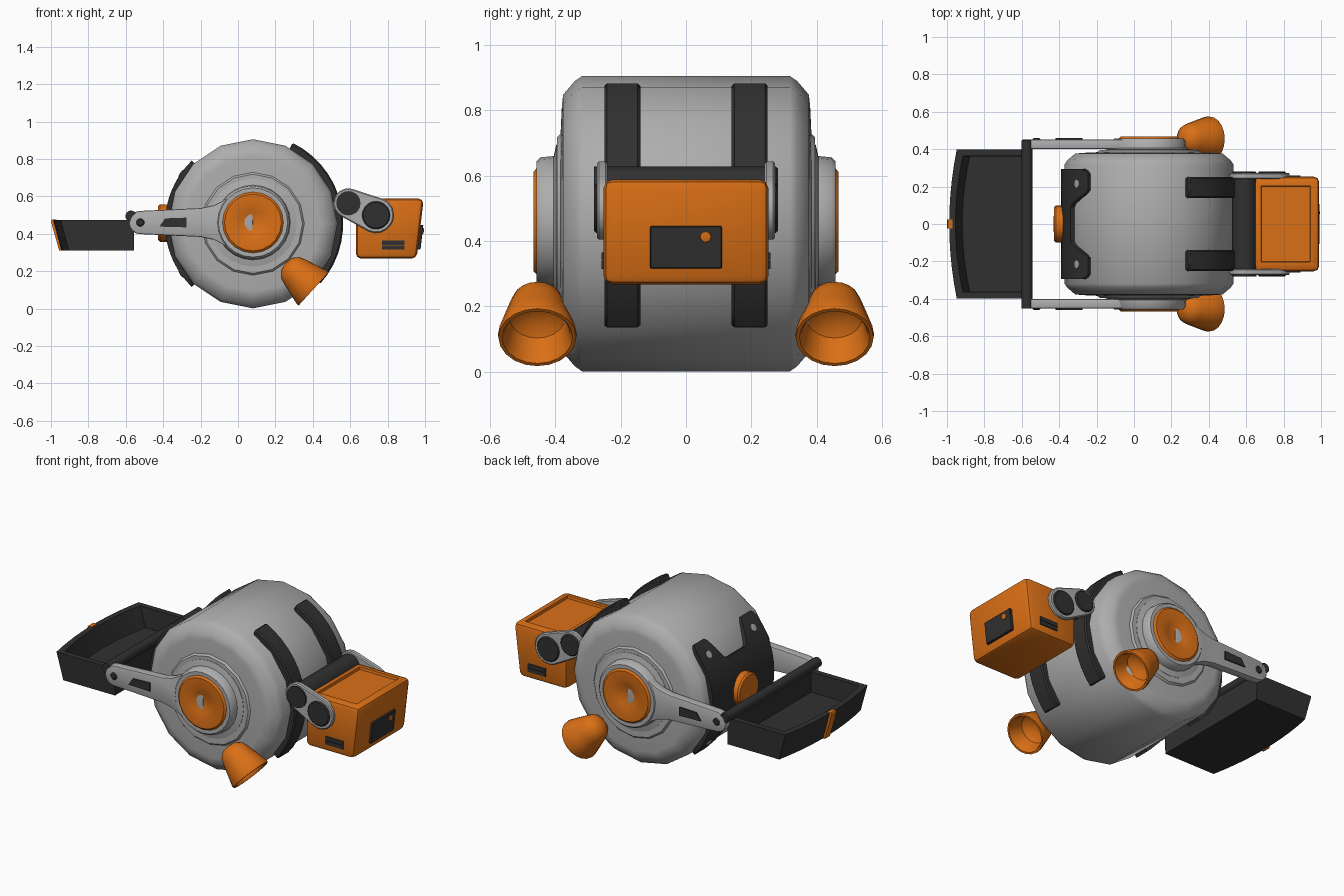
import bpy, bmesh, math
from mathutils import Vector

if "Cube" in bpy.data.objects:
    bpy.data.objects.remove(bpy.data.objects["Cube"])


def material(name, rgb):
    m = bpy.data.materials.new(name)
    m.diffuse_color = (*rgb, 1)
    m.use_nodes = True
    m.node_tree.nodes["Principled BSDF"].inputs["Base Color"].default_value = m.diffuse_color
    return m


GRAY = material("gray metal", (0.42, 0.42, 0.42))
DARK = material("dark plastic", (0.03, 0.03, 0.03))
ORANGE = material("orange paint", (0.70, 0.16, 0.008))
CX, CZ, R = 0.08, 0.453, 0.452  # drum axis and radius


def finish(name, bm, mat, angle=40):
    bmesh.ops.remove_doubles(bm, verts=bm.verts, dist=1e-5)
    bmesh.ops.recalc_face_normals(bm, faces=bm.faces)
    me = bpy.data.meshes.new(name)
    bm.to_mesh(me)
    bm.free()
    me.materials.append(mat)
    ob = bpy.data.objects.new(name, me)
    bpy.context.collection.objects.link(ob)
    bpy.ops.object.select_all(action='DESELECT')
    ob.select_set(True)
    bpy.context.view_layer.objects.active = ob
    bpy.ops.object.shade_smooth_by_angle(angle=math.radians(angle))
    return ob


def loft(bm, loops):
    """Join equal-sized vertex rings with quads."""
    rings = [[bm.verts.new(p) for p in lp] for lp in loops]
    for a, b in zip(rings, rings[1:]):
        for i in range(len(a)):
            j = (i + 1) % len(a)
            bm.faces.new((a[i], a[j], b[j], b[i]))
    return rings


def lathe(name, profile, origin, axis, mat, segs=20, angle=40):
    """Revolve (radius, distance) points about an axis."""
    o, w = Vector(origin), Vector(axis).normalized()
    u = Vector((0, 0, 1)) if abs(w.z) < 0.01 else w.cross(Vector((0, 1, 0)))
    u.normalize()
    v = w.cross(u)
    bm = bmesh.new()
    loops = []
    for r, t in profile:
        r = max(r, 1e-7)
        loops.append([o + w * t + r * (u * math.cos(k) + v * math.sin(k))
                      for k in (2 * math.pi * i / segs for i in range(segs))])
    loft(bm, loops)
    bmesh.ops.dissolve_degenerate(bm, edges=bm.edges, dist=1e-5)
    return finish(name, bm, mat, angle)


def disc(name, x, z, r, y0, y1, mat, segs=20):
    s = 0.006 if y1 > y0 else -0.006
    return lathe(name, [(0, y0), (r, y0), (r, y1 - s), (r - 0.006, y1), (0, y1)],
                 (x, 0, z), (0, 1, 0), mat, segs, 30)


def prism(name, pts, y0, y1, mat, bevel=0.0, segs=2):
    """Extrude an x-z outline along y."""
    bm = bmesh.new()
    a, b = loft(bm, [[(x, y, z) for x, z in pts] for y in (y0, y1)])
    bm.faces.new(a)
    bm.faces.new(b)
    bmesh.ops.recalc_face_normals(bm, faces=bm.faces)
    if bevel:
        rim = [e for e in bm.edges if e.calc_face_angle(0) > 0.9]
        bmesh.ops.bevel(bm, geom=rim, offset=bevel, segments=segs, affect='EDGES', profile=0.5)
    return finish(name, bm, mat)


def arc(x, z, r, a0, a1, n):
    return [(x + r * math.cos(math.radians(a0 + (a1 - a0) * i / n)),
             z + r * math.sin(math.radians(a0 + (a1 - a0) * i / n))) for i in range(n + 1)]


# Drum body
half = [(R, 0.318), (0.437, 0.34), (0.395, 0.376), (0.36, 0.38), (0.275, 0.384),
        (0.265, 0.395), (0, 0.395)]
lathe("drum_body", [(r, -t) for r, t in reversed(half)] + half,
      (CX, 0, CZ), (0, 1, 0), GRAY, 16, 45)

for s, side in ((-1, "front"), (1, "back")):
    # Curved straps on the drum
    prism("strap_" + side, arc(CX, CZ, 0.482, -42, 64, 14) + arc(CX, CZ, 0.42, 64, -42, 14),
          s * 0.14, s * 0.25, DARK, 0.008, 1)

    # Swing arm, hub ring and hub cap
    up = [(-0.03, 0.615), (-0.08, 0.577), (-0.13, 0.552), (-0.2, 0.537)]
    outline = ([(CX, 0.63)] + up + arc(-0.522, 0.46, 0.062, 90, 270, 8)
               + [(x, 0.92 - z) for x, z in reversed(up)] + [(CX, 0.29)])
    prism("swing_arm_" + side, outline, s * 0.40, s * 0.452, GRAY, 0.008)
    lathe("hub_ring_" + side, [(0, 0.38), (0.235, 0.38), (0.235, 0.397), (0.2, 0.405),
                               (0.196, 0.445), (0.185, 0.457), (0.165, 0.457), (0, 0.44)],
          (CX, 0, 0.46), (0, s, 0), GRAY, 24)
    lathe("hub_cap_" + side, [(0, 0.4), (0.165, 0.4), (0.165, 0.455), (0.152, 0.467),
                              (0.1, 0.467), (0.065, 0.457), (0.03, 0.448), (0, 0.446)],
          (CX, 0, 0.46), (0, s, 0), ORANGE, 20)
    prism("arm_slot_" + side, [(-0.42, 0.438), (-0.275, 0.434), (-0.275, 0.486), (-0.39, 0.482)],
          s * 0.44, s * 0.459, DARK)
    disc("arm_pin_" + side, -0.522, 0.46, 0.022, s * 0.44, s * 0.459, DARK, 12)

    # Thruster cup, hollow and tilted down
    lathe("thruster_cup_" + side,
          [(0, -0.205), (0.045, -0.197), (0.075, -0.17), (0.087, -0.135), (0.105, -0.07),
           (0.121, -0.012), (0.119, 0), (0.108, 0), (0.1, -0.015), (0.085, -0.09),
           (0.05, -0.115), (0, -0.12)],
          (0.405, s * 0.455, 0.105), (0.74, 0, -0.675), ORANGE, 20)

    # Link plate between drum and head, with its joint disc
    prism("head_link_" + side, arc(0.59, 0.563, 0.08, 65, 245, 9) + arc(0.738, 0.499, 0.095, 245, 425, 9),
          s * 0.24, s * 0.273, GRAY, 0.006, 1)
    disc("head_joint_" + side, 0.738, 0.499, 0.075, s * 0.23, s * 0.281, DARK)
    for i, z in enumerate((0.315, 0.341)):
        prism("head_vent_%s_%d" % (side, i), [(0.77, z), (0.89, z), (0.89, z + 0.023), (0.77, z + 0.023)],
              s * 0.24, s * 0.259, DARK)

# Hinge bars
disc("head_hinge_bar", 0.59, 0.563, 0.065, -0.281, 0.281, DARK)
disc("tray_bar", -0.572, 0.494, 0.03, -0.452, 0.452, DARK, 14)

# Head box with sloped face and recessed top
bm = bmesh.new()
pts = [(0.63, 0.267), (0.955, 0.267), (0.993, 0.588), (0.63, 0.588)]
a, b = loft(bm, [[(x, y, z) for x, z in pts] for y in (-0.253, 0.253)])
bm.faces.new(a)
bm.faces.new(b)
bmesh.ops.recalc_face_normals(bm, faces=bm.faces)
bmesh.ops.bevel(bm, geom=bm.edges[:], offset=0.028, segments=2, affect='EDGES', profile=0.5)
top = max(bm.faces, key=lambda f: f.calc_center_median().z)
bmesh.ops.inset_region(bm, faces=[top], thickness=0.03)
bmesh.ops.inset_region(bm, faces=[top], thickness=0.004, depth=-0.015)
finish("head_box", bm, ORANGE)


# Screen on the sloped face, and its indicator
def face_x(z):
    return 0.955 + (z - 0.267) * 0.118


prism("head_screen", [(face_x(z) + d, z) for z, d in ((0.316, -0.01), (0.316, 0.015),
                                                    (0.446, 0.015), (0.446, -0.01))],
      -0.11, 0.11, DARK, 0.003, 1)
lathe("screen_light", [(0, 0), (0.018, 0), (0.016, 0.006), (0, 0.009)],
      (face_x(0.413) + 0.013, 0.06, 0.413), (1, 0, -0.118), ORANGE, 12)


# Open tray with bowed outer edge
def tray_loop(z, x_in, w, bow):
    ys = [w * (1 - 2 * i / 10) for i in range(11)]
    return [(x_in, w, z)] + [(bow + 0.04 * (y / w) ** 2, y, z) for y in ys] + [(x_in, -w, z)]


bm = bmesh.new()
rings = loft(bm, [tray_loop(0.31, -0.556, 0.393, -0.945), tray_loop(0.473, -0.556, 0.397, -0.988),
                  tray_loop(0.473, -0.592, 0.363, -0.955), tray_loop(0.35, -0.592, 0.36, -0.918)])
bm.faces.new(rings[0])
bm.faces.new(rings[-1])
finish("tray", bm, DARK, 30)
prism("tray_tab", [(-0.94, 0.309), (-0.956, 0.309), (-1.0, 0.466), (-0.995, 0.477), (-0.97, 0.477)],
      -0.025, 0.025, ORANGE)

# Notched back plate wrapped round the drum
cols = [(0, 27), (0.09, 27), (0.11, 29), (0.14, 37), (0.165, 44), (0.18, 46),
        (0.27, 46), (0.285, 44), (0.295, 40)]
cols = [(-y, h) for y, h in reversed(cols[1:])] + cols
bm = bmesh.new()
N = 12
loops = []
for y, h in cols:
    ang = [math.radians(180 + h * (2 * i / N - 1)) for i in range(N + 1)]
    loops.append([(CX + r * math.cos(k), y, CZ + r * math.sin(k))
                  for r, seq in ((0.47, ang), (0.425, ang[::-1])) for k in seq])
rings = loft(bm, loops)
for ring in (rings[0], rings[-1]):
    for i in range(N):
        bm.faces.new((ring[i], ring[i + 1], ring[2 * N - i], ring[2 * N + 1 - i]))
finish("back_plate", bm, DARK, 35)

# Plate screws and round button
for y in (-0.215, 0.215):
    for deg in (145, 215):
        k = math.radians(deg)
        lathe("plate_screw", [(0, 0.45), (0.022, 0.45), (0.022, 0.472), (0, 0.475)],
              (CX, y, CZ), (math.cos(k), 0, math.sin(k)), GRAY, 12)
lathe("plate_button", [(0, 0.45), (0.1, 0.45), (0.1, 0.497), (0.09, 0.507), (0, 0.511)],
      (CX, 0, 0.457), (-1, 0, 0), ORANGE, 20)
